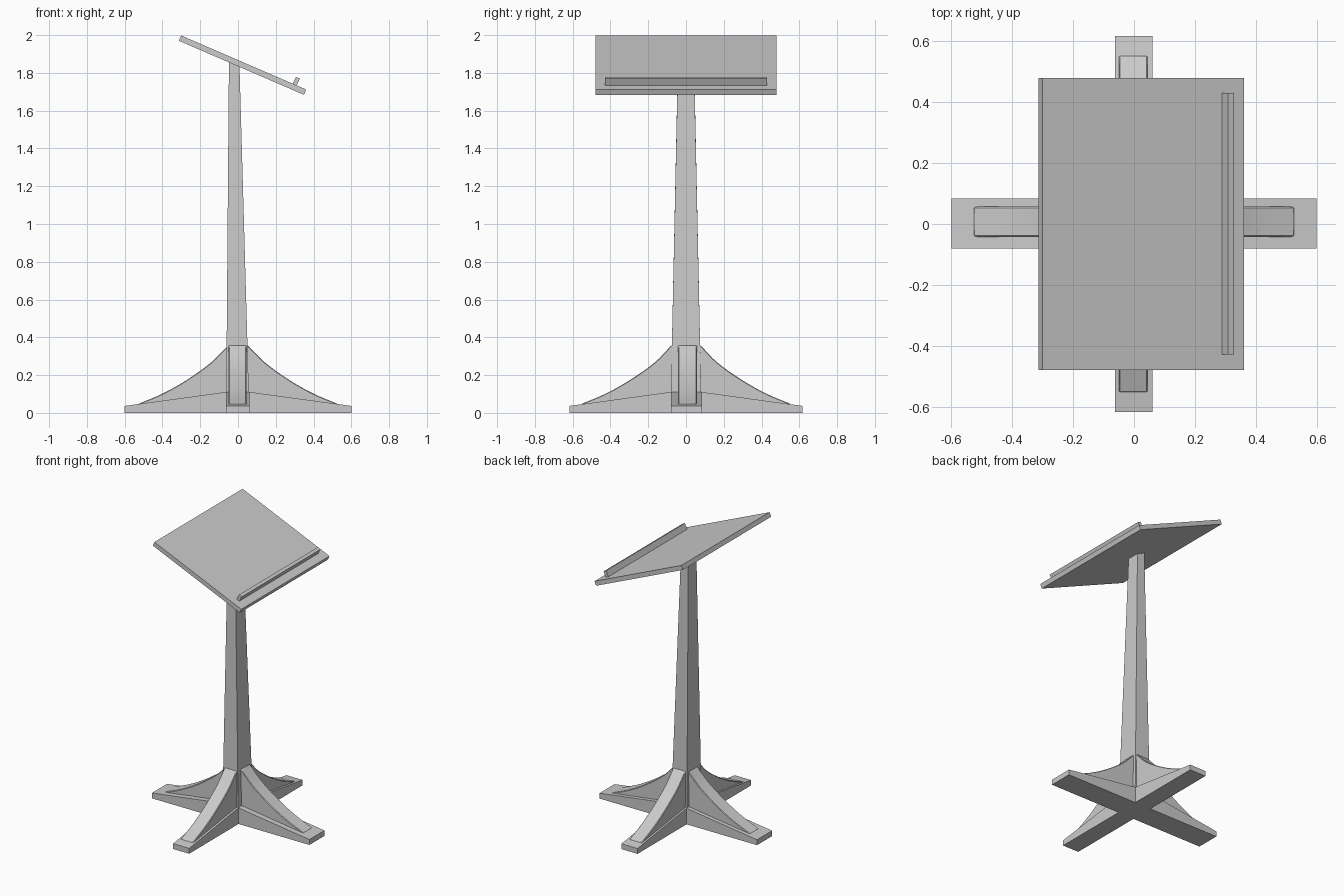
import bpy, bmesh
from mathutils import Vector

if "Cube" in bpy.data.objects:
    bpy.data.objects.remove(bpy.data.objects["Cube"])


def make(name, bm):
    bmesh.ops.recalc_face_normals(bm, faces=bm.faces)
    mesh = bpy.data.meshes.new(name)
    bm.to_mesh(mesh)
    bm.free()
    ob = bpy.data.objects.new(name, mesh)
    bpy.context.collection.objects.link(ob)
    return ob


def prism(name, profile, lo, hi, along='y'):
    """Profile of (distance, height) points extruded sideways from lo to hi."""
    bm = bmesh.new()
    place = (lambda d, z, w: (d, w, z)) if along == 'y' else (lambda d, z, w: (w, d, z))
    face = bm.faces.new([bm.verts.new(place(d, z, lo)) for d, z in profile])
    ext = bmesh.ops.extrude_face_region(bm, geom=[face])
    verts = [v for v in ext['geom'] if isinstance(v, bmesh.types.BMVert)]
    step = Vector(place(0, 0, hi - lo))
    bmesh.ops.translate(bm, verts=verts, vec=step)
    return make(name, bm)


def smooth_curve(pts, steps=4):
    """Catmull-Rom through the given points."""
    p = [Vector(q) for q in pts]
    p = [2 * p[0] - p[1]] + p + [2 * p[-1] - p[-2]]
    out = []
    for i in range(1, len(p) - 2):
        a, b, c, d = p[i - 1:i + 3]
        for k in range(steps):
            t = k / steps
            out.append(0.5 * (2 * b + (c - a) * t + (2 * a - 5 * b + 4 * c - d) * t ** 2
                              + (3 * b - a - 3 * c + d) * t ** 3))
    return [tuple(v) for v in out + [p[-2]]]


# Crossed feet with sloping tops
def foot(name, length, inner, lo, hi, along):
    prism(name, [(-length, 0), (length, 0), (length, .037), (inner, .111),
                 (-inner, .111), (-length, .037)], lo, hi, along)


foot("foot_side_to_side", .60, .06, -.080, .084, 'y')
foot("foot_front_to_back", .617, .08, -.063, .060, 'x')


# Curved brackets between the feet and the post
def bracket(name, sign, curve, lo, hi, along):
    inner = curve[0][0] - .03
    pts = [(inner, curve[0][1])] + smooth_curve(curve) + [(curve[-1][0], .04), (inner, .04)]
    ob = prism(name, [(sign * d, z) for d, z in pts], lo, hi, along)
    bev = ob.modifiers.new("edge", 'BEVEL')
    bev.width, bev.segments, bev.limit_method = .005, 1, 'ANGLE'
    bpy.context.view_layer.objects.active = ob
    ob.select_set(True)
    bpy.ops.object.shade_smooth_by_angle()
    ob.select_set(False)


side = [(.053, .357), (.145, .265), (.275, .172), (.40, .102), (.527, .048)]
front = [(.078, .357), (.168, .265), (.30, .172), (.425, .102), (.553, .048)]
for sign, label in ((-1, "left"), (1, "right")):
    bracket("bracket_" + label, sign, side, -.042, .057, 'y')
for sign, label in ((-1, "front"), (1, "back")):
    bracket("bracket_" + label, sign, front, -.050, .045, 'x')

# Tapered post, its top cut to the slope of the board
bm = bmesh.new()
rings = []
for x0, x1, y, z0, z1 in ((-.063, .060, .082, .01, .01), (-.048, .008, .043, 1.858, 1.834)):
    rings.append([bm.verts.new(c) for c in
                  ((x0, -y, z0), (x1, -y, z1), (x1, y, z1), (x0, y, z0))])
bm.faces.new(rings[0])
bm.faces.new(rings[1])
for i in range(4):
    j = (i + 1) % 4
    bm.faces.new((rings[0][i], rings[0][j], rings[1][j], rings[1][i]))
make("post", bm)

# Tilted reading board and its page ledge
prism("board", [(-.301, 1.998), (-.313, 1.970), (.349, 1.684), (.361, 1.712)], -.48, .48)
prism("page_ledge", [(.288, 1.740), (.308, 1.731), (.328, 1.769), (.308, 1.779)], -.428, .430)
